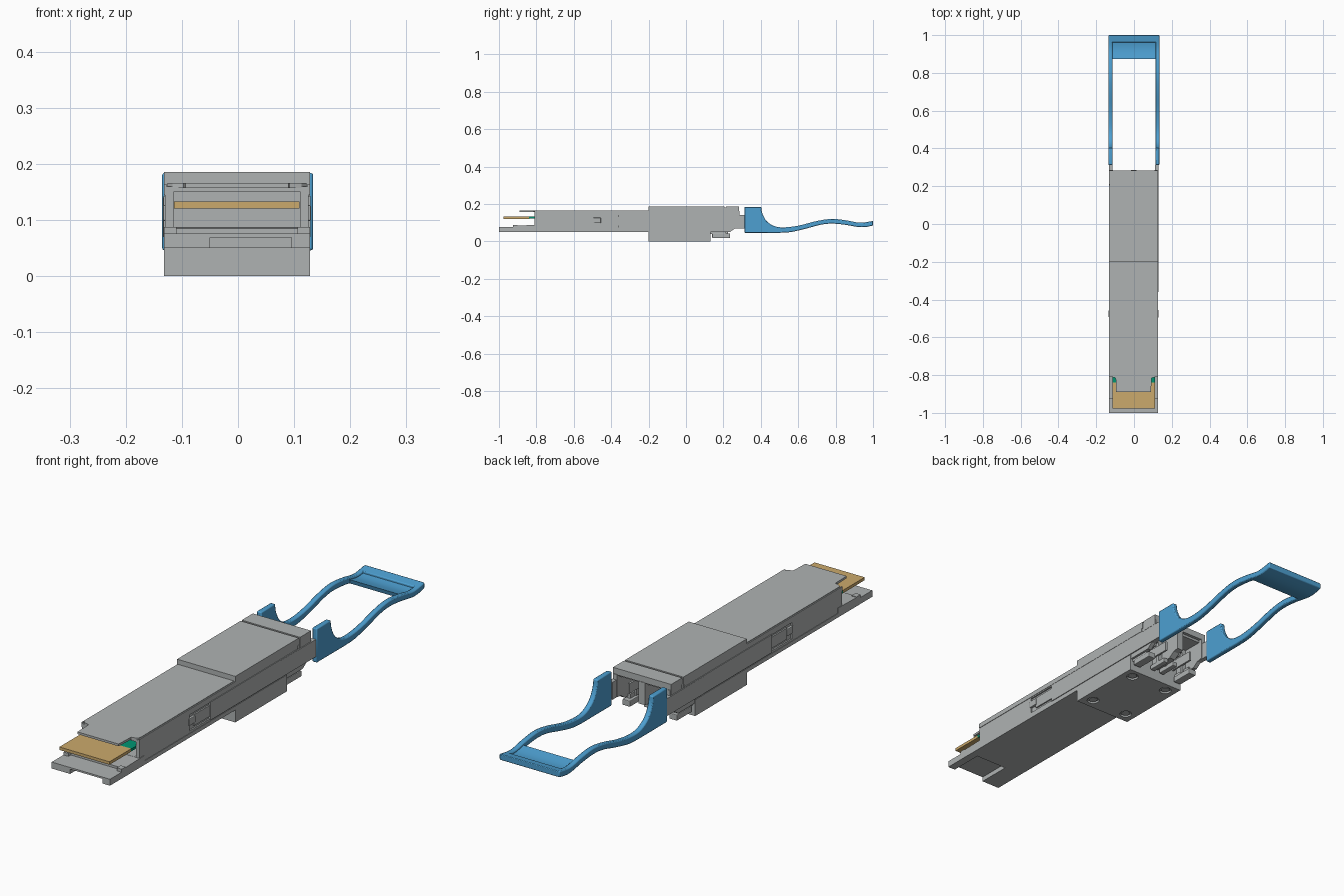
import bpy, bmesh
from mathutils import Vector

cube = bpy.data.objects.get("Cube")
if cube:
    bpy.data.objects.remove(cube)


def material(name, rgb):
    m = bpy.data.materials.new(name)
    m.use_nodes = True
    m.diffuse_color = (*rgb, 1)
    m.node_tree.nodes["Principled BSDF"].inputs["Base Color"].default_value = (*rgb, 1)
    return m


GREY = material("metal_grey", (0.43, 0.45, 0.45))
BLUE = material("handle_blue", (0.075, 0.35, 0.64))
GOLD = material("contact_gold", (0.60, 0.40, 0.15))
GREEN = material("board_green", (0.0, 0.30, 0.17))
MID = -0.002  # the shell sits slightly off centre


def prism(name, outline, lo, hi, axis, mat, bevel=0):
    """Extrude a 2D outline along an axis: (y,z) along x, (x,z) along y or (x,y) along z."""
    place = {"x": lambda a, b, c: (c, a, b), "y": lambda a, b, c: (a, c, b),
             "z": lambda a, b, c: (a, b, c)}[axis]
    bm = bmesh.new()
    face = bm.faces.new([bm.verts.new(place(a, b, lo)) for a, b in outline])
    new = bmesh.ops.extrude_face_region(bm, geom=[face])["geom"]
    bmesh.ops.translate(bm, verts=[v for v in new if isinstance(v, bmesh.types.BMVert)],
                        vec=place(0, 0, hi - lo))
    bmesh.ops.recalc_face_normals(bm, faces=bm.faces)
    mesh = bpy.data.meshes.new(name)
    bm.to_mesh(mesh)
    bm.free()
    ob = bpy.data.objects.new(name, mesh)
    bpy.context.collection.objects.link(ob)
    mesh.materials.append(mat)
    if bevel:
        mod = ob.modifiers.new("bevel", "BEVEL")
        mod.width, mod.segments = bevel, 2
    return ob


def box(name, x, y, z, mat=GREY, bevel=0):
    outline = [(x[0], y[0]), (x[1], y[0]), (x[1], y[1]), (x[0], y[1])]
    return prism(name, outline, z[0], z[1], "z", mat, bevel)


def pair(name, x, y, z, mat=GREY, bevel=0):
    """Mirrored boxes on both sides of the shell centre."""
    for label, s in (("left", 1), ("right", -1)):
        xs = sorted((MID + s * x[0], MID + s * x[1]))
        box(f"{label}_{name}", xs, y, z, mat, bevel)


def cut(ob, cutter):
    cutter.hide_render = True
    cutter.hide_viewport = True
    mod = ob.modifiers.new("cut", "BOOLEAN")
    mod.object, mod.operation, mod.solver = cutter, "DIFFERENCE", "EXACT"


def smooth_path(points, steps=5):
    """Catmull-Rom curve through the points."""
    p = [Vector(q) for q in points]
    p = [p[0]] + p + [p[-1]]
    out = []
    for a, b, c, d in zip(p, p[1:], p[2:], p[3:]):
        for i in range(steps):
            t = i / steps
            out.append(0.5 * (2 * b + (c - a) * t + (2 * a - 5 * b + 4 * c - d) * t * t
                              + (3 * b - a - 3 * c + d) * t ** 3))
    return [tuple(q) for q in out + [p[-1]]]


def wide(half):
    return (MID - half, MID + half)


# Main shell with an open front mouth for the circuit board
shell = box("shell", wide(0.128), (-0.81, 0.13), (0.05, 0.160))
cut(shell, box("mouth_cutter", wide(0.113), (-0.9, -0.74), (0.088, 0.15)))
for label, s in (("left", 1), ("right", -1)):
    xs = sorted((MID + s * 0.122, MID + s * 0.15))
    cut(shell, box(f"{label}_latch_window_cutter", xs, (-0.49, -0.36), (0.075, 0.14)))

# Lid with a narrow front tongue
half = [(0.124, -0.2), (0.124, -0.80), (0.115, -0.81), (0.095, -0.815), (0.092, -0.89)]
lid = [(MID + x, y) for x, y in half] + [(MID - x, y) for x, y in reversed(half)]
prism("lid", lid, 0.157, 0.166, "z", GREY)
pair("lid_edge", (0.1255, 0.13), (-0.81, 0.2), (0.145, 0.1645))

# Raised rear cover and collar
box("rear_cover", wide(0.13), (-0.2, 0.205), (0.158, 0.186))
box("collar_groove", wide(0.128), (0.2, 0.22), (0.158, 0.180))
box("rear_collar", wide(0.13), (0.213, 0.283), (0.160, 0.186))
pair("collar_side", (0.112, 0.13), (0.213, 0.283), (0.142, 0.165))

# Lower lip under the board
lip = prism("front_lip", [(-1, 0.05), (-0.78, 0.05), (-0.78, 0.088), (-0.91, 0.085),
                          (-0.91, 0.076), (-1, 0.076)], *wide(0.13), "x", GREY)
cut(lip, box("lip_slot_cutter", (-0.05, 0.095), (-1.1, -0.86), (0.0, 0.069)))
pair("lip_tab", (0.108, 0.13), (-0.925, -0.90), (0.076, 0.088))

# Circuit board and contacts
box("circuit_board", wide(0.112), (-0.84, -0.745), (0.122, 0.132), GREEN)
box("gold_contacts", wide(0.112), (-0.977, -0.838), (0.121, 0.133), GOLD)

# Bottom block with recessed screws
block = box("bottom_block", wide(0.13), (-0.2, 0.13), (0.0, 0.06))
for i, (x, y) in enumerate([(x, y) for x in (-0.085, 0.085) for y in (-0.155, 0.09)]):
    for name, r, depth in (("cutter", 0.024, 0.008), ("head", 0.017, 0.012)):
        low = -0.02 if name == "cutter" else 0.003
        bpy.ops.mesh.primitive_cylinder_add(vertices=20, radius=r, depth=depth - low,
                                            location=(MID + x, y, (depth + low) / 2))
        screw = bpy.context.object
        screw.name = f"screw_{name}_{i + 1}"
        screw.data.materials.append(GREY)
        if name == "cutter":
            cut(block, screw)

# Rear connector: outer walls, divider and a cross plate with two ports
wall = [(0.12, 0.05), (0.235, 0.05), (0.26, 0.068), (0.285, 0.072), (0.285, 0.162), (0.12, 0.162)]
for label, s in (("left", 1), ("right", -1)):
    xs = sorted((MID + s * 0.110, MID + s * 0.127))
    prism(f"{label}_connector_wall", wall, *xs, "x", GREY)
prism("connector_divider", wall, *wide(0.014), "x", GREY)
plate = box("port_plate", wide(0.115), (0.175, 0.187), (0.045, 0.162))
for x in (-0.062, 0.062):
    hole = box("port_cutter", (MID + x - 0.03, MID + x + 0.03), (0.1, 0.25), (0.0, 0.135))
    cut(plate, hole)
pair("port_ceiling", (0.01, 0.115), (0.13, 0.27), (0.150, 0.162))
pair("port_hook", (0.030, 0.038), (0.13, 0.24), (0.075, 0.115))
pair("port_outer_hook", (0.086, 0.094), (0.13, 0.24), (0.075, 0.115))
pair("bottom_latch", (0.088, 0.122), (0.14, 0.235), (0.018, 0.042), bevel=0.003)
pair("bottom_latch_stem", (0.100, 0.118), (0.125, 0.215), (0.04, 0.06))
pair("inner_latch", (0.012, 0.034), (0.14, 0.225), (0.03, 0.05), bevel=0.003)

# Sliding release arms and their front catches
pair("slider", (0.122, 0.131), (-0.36, 0.2), (0.070, 0.143))
pair("slider_rear", (0.113, 0.1315), (0.08, 0.312), (0.070, 0.140))
pair("slider_strip", (0.122, 0.128), (-0.46, -0.35), (0.085, 0.130))
pair("catch", (0.120, 0.132), (-0.495, -0.455), (0.098, 0.127), bevel=0.003)
pair("lower_rail", (0.12, 0.13), (-0.81, 0.13), (0.05, 0.066))

# Pull handle: two wavy arms joined by a recessed grip
top = [(0.402, 0.184), (0.408, 0.15), (0.43, 0.11), (0.47, 0.083), (0.52, 0.075), (0.6, 0.084),
       (0.7, 0.109), (0.78, 0.12), (0.86, 0.112), (0.93, 0.1), (1.0, 0.109)]
bottom = [(0.5, 0.046), (0.56, 0.050), (0.64, 0.068), (0.72, 0.089), (0.78, 0.095),
          (0.85, 0.089), (0.92, 0.077), (0.96, 0.077), (1.0, 0.085)]
top, bottom = smooth_path(top), smooth_path(bottom)
arm = [(0.312, 0.046), (0.312, 0.184)] + top + bottom[::-1]


def grip_outline(y0, y1, drop):
    upper = [(y, z - drop) for y, z in top if y0 <= y <= y1]
    return upper + [q for q in reversed(bottom) if y0 <= q[0] <= y1]


handle = [prism("left_handle_arm", arm, 0.113, 0.134, "x", BLUE, 0.004),
          prism("right_handle_arm", arm, -0.135, -0.114, "x", BLUE, 0.004),
          prism("grip_plate", grip_outline(0.865, 0.985, 0.008), -0.125, 0.125, "x", BLUE),
          prism("grip_rim", grip_outline(0.958, 1.0, 0), -0.13, 0.13, "x", BLUE, 0.003)]
for ob in handle:
    bpy.ops.object.select_all(action="DESELECT")
    ob.select_set(True)
    bpy.context.view_layer.objects.active = ob
    bpy.ops.object.shade_smooth_by_angle()
